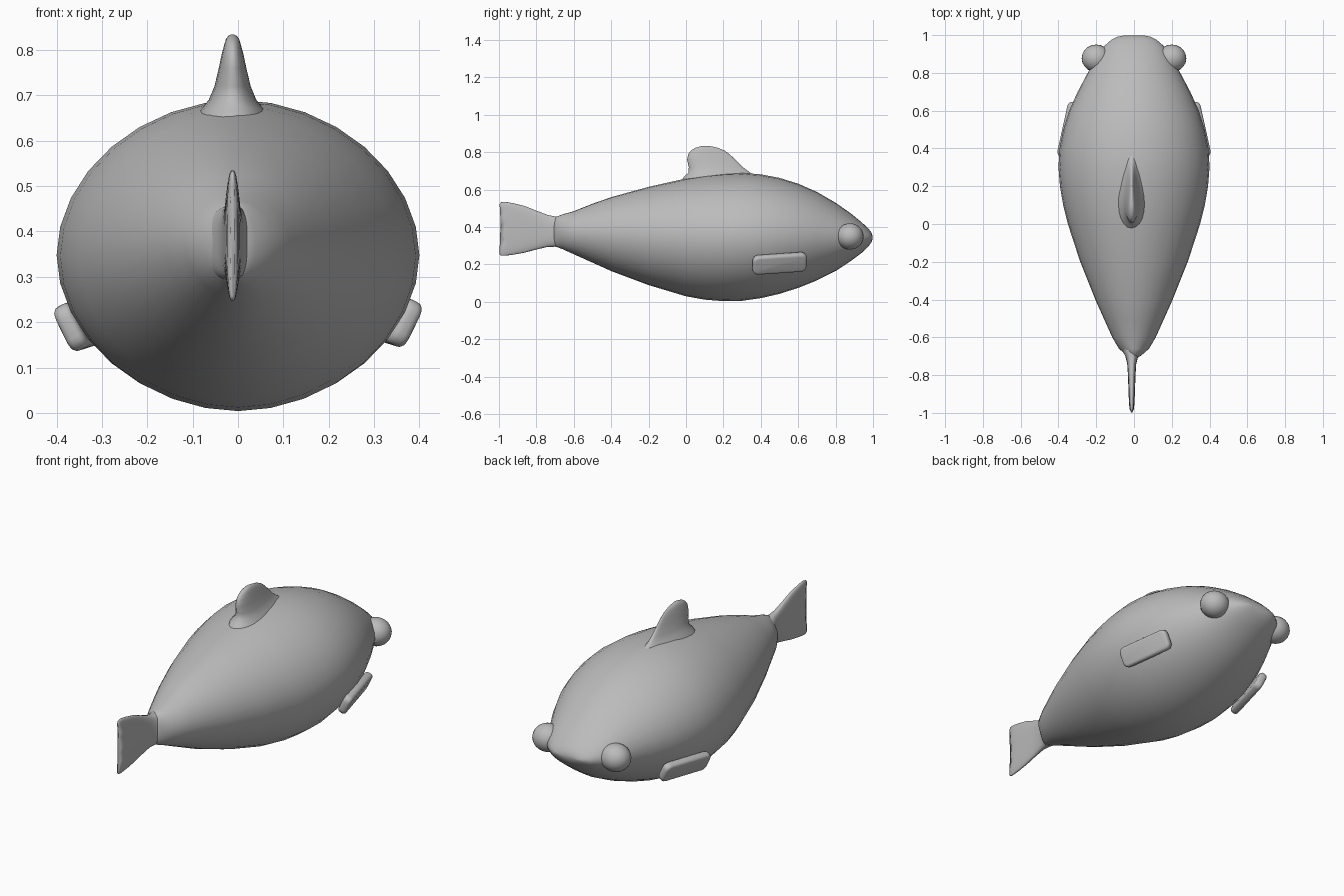
import bpy, bmesh, math
from mathutils import Matrix, Vector

if "Cube" in bpy.data.objects:
    bpy.data.objects.remove(bpy.data.objects["Cube"])

grey = bpy.data.materials.new("plain grey")
grey.diffuse_color = (0.5, 0.5, 0.5, 1)
grey.use_nodes = True
grey.node_tree.nodes["Principled BSDF"].inputs["Base Color"].default_value = grey.diffuse_color


def finish(bm, name, angle=60):
    bmesh.ops.recalc_face_normals(bm, faces=bm.faces)
    me = bpy.data.meshes.new(name)
    bm.to_mesh(me)
    bm.free()
    ob = bpy.data.objects.new(name, me)
    bpy.context.collection.objects.link(ob)
    me.materials.append(grey)
    bpy.ops.object.select_all(action='DESELECT')
    ob.select_set(True)
    bpy.context.view_layer.objects.active = ob
    bpy.ops.object.shade_smooth_by_angle(angle=math.radians(angle))
    return ob


def loft(name, rings, angle=60):
    """Skin a list of closed point rings and cap both ends."""
    bm = bmesh.new()
    loops = [[bm.verts.new(p) for p in ring] for ring in rings]
    n = len(loops[0])
    for a, b in zip(loops, loops[1:]):
        for i in range(n):
            j = (i + 1) % n
            bm.faces.new((a[i], a[j], b[j], b[i]))
    bm.faces.new(loops[0])
    bm.faces.new(loops[-1])
    return finish(bm, name, angle)


def spow(v, e):
    return math.copysign(abs(v) ** e, v)


def angles(n):
    return [2 * math.pi * i / n for i in range(n)]


# Body: y, top z, bottom z, half width
BODY = [(-.71, .43, .32, .015), (-.695, .455, .295, .04), (-.66, .468, .282, .08),
        (-.6, .485, .255, .115), (-.5, .525, .21, .16), (-.4, .56, .165, .205),
        (-.2, .615, .09, .285), (0, .66, .03, .35), (.1, .676, .012, .375),
        (.2, .686, .004, .392), (.3, .69, .006, .4), (.4, .682, .02, .394),
        (.5, .663, .043, .374), (.6, .632, .075, .343), (.7, .588, .115, .298),
        (.8, .53, .165, .245), (.88, .474, .218, .2), (.94, .425, .263, .16),
        (.975, .392, .296, .12), (.992, .37, .32, .085), (.998, .352, .338, .055)]
rings = []
for y, top, bot, w in BODY:
    mid, h = (top + bot) / 2, (top - bot) / 2
    rings.append([(w * spow(math.cos(a), 1.04), y, mid + h * spow(math.sin(a), 1.04))
                  for a in angles(32)])
loft("body", rings)

# Tail fin: y, top z, bottom z, half thickness, with a wavy trailing edge
TAIL = [(-.62, .45, .30, .075), (-.67, .457, .292, .05), (-.7, .457, .295, .034),
        (-.74, .465, .294, .024), (-.8, .488, .28, .02), (-.86, .512, .264, .018),
        (-.92, .527, .253, .016), (-.965, .535, .247, .014), (-.988, .533, .247, .012),
        (-.998, .522, .255, .006)]
rings = []
for y, top, bot, t in TAIL:
    mid, h = (top + bot) / 2, (top - bot) / 2
    ring = []
    for a in angles(40):
        s = spow(math.sin(a), .8)
        z = mid + h * s
        wave = .016 * (1 - s * s) + .007 * math.sin(s * 3.5 * math.pi) * (1 - s * s)
        k = max(0, min(1, (-y - .88) / .1))
        ring.append((-.012 + t * spow(math.cos(a), .7), y + wave * k, z))
    rings.append(ring)
loft("tail_fin", rings, 70)

# Dorsal fin: z, rear y, front y, half thickness, flaring into the back
DORSAL = [(.63, -.04, .46, .085), (.67, -.01, .40, .066), (.69, .013, .345, .05),
          (.72, .015, .305, .038), (.76, .006, .265, .029), (.79, .012, .232, .023),
          (.81, .027, .205, .018), (.824, .05, .17, .014), (.831, .075, .14, .009),
          (.834, .09, .12, .004)]
rings = []
for z, y0, y1, t in DORSAL:
    ring = []
    for a in angles(28):
        c = math.cos(a)
        taper = 1 - .35 * c          # thicker towards the tail side
        ring.append((-.012 + t * taper * math.sin(a), (y0 + y1) / 2 + (y1 - y0) / 2 * c, z))
    rings.append(ring)
loft("dorsal_fin", rings, 70)

for side, word in ((1, "right"), (-1, "left")):
    # Bulging eye
    bm = bmesh.new()
    bmesh.ops.create_uvsphere(bm, u_segments=20, v_segments=14, radius=1)
    bmesh.ops.transform(bm, verts=bm.verts, matrix=Matrix.Translation((side * .2, .877, .35))
                        @ Matrix.Diagonal((.077, .073, .07, 1)))
    finish(bm, word + "_eye")

    # Side fin: rounded slab lying along the flank
    along = Vector((-.22, 1, .07)).normalized()
    up = Vector((.045, 0, .09))
    up = (up - along * up.dot(along)).normalized()
    out = up.cross(along) * -1
    frame = Matrix((out, along, up)).transposed().to_4x4()
    bm = bmesh.new()
    bmesh.ops.create_cube(bm, size=1)
    bmesh.ops.scale(bm, verts=bm.verts, vec=(.042, .295, .108))
    corner = [e for e in bm.edges if abs(e.verts[0].co.x - e.verts[1].co.x) > .01]
    bmesh.ops.bevel(bm, geom=corner, offset=.03, segments=4, profile=.5, affect='EDGES')
    rim = [e for e in bm.edges if abs(e.verts[0].co.x - e.verts[1].co.x) < .001]
    bmesh.ops.bevel(bm, geom=rim, offset=.015, segments=3, profile=.5, affect='EDGES')
    z = .206 if side > 0 else .197
    bmesh.ops.transform(bm, verts=bm.verts, matrix=Matrix.Diagonal((side, 1, 1, 1))
                        @ Matrix.Translation((.342, .5, z)) @ frame)
    finish(bm, word + "_side_fin")
